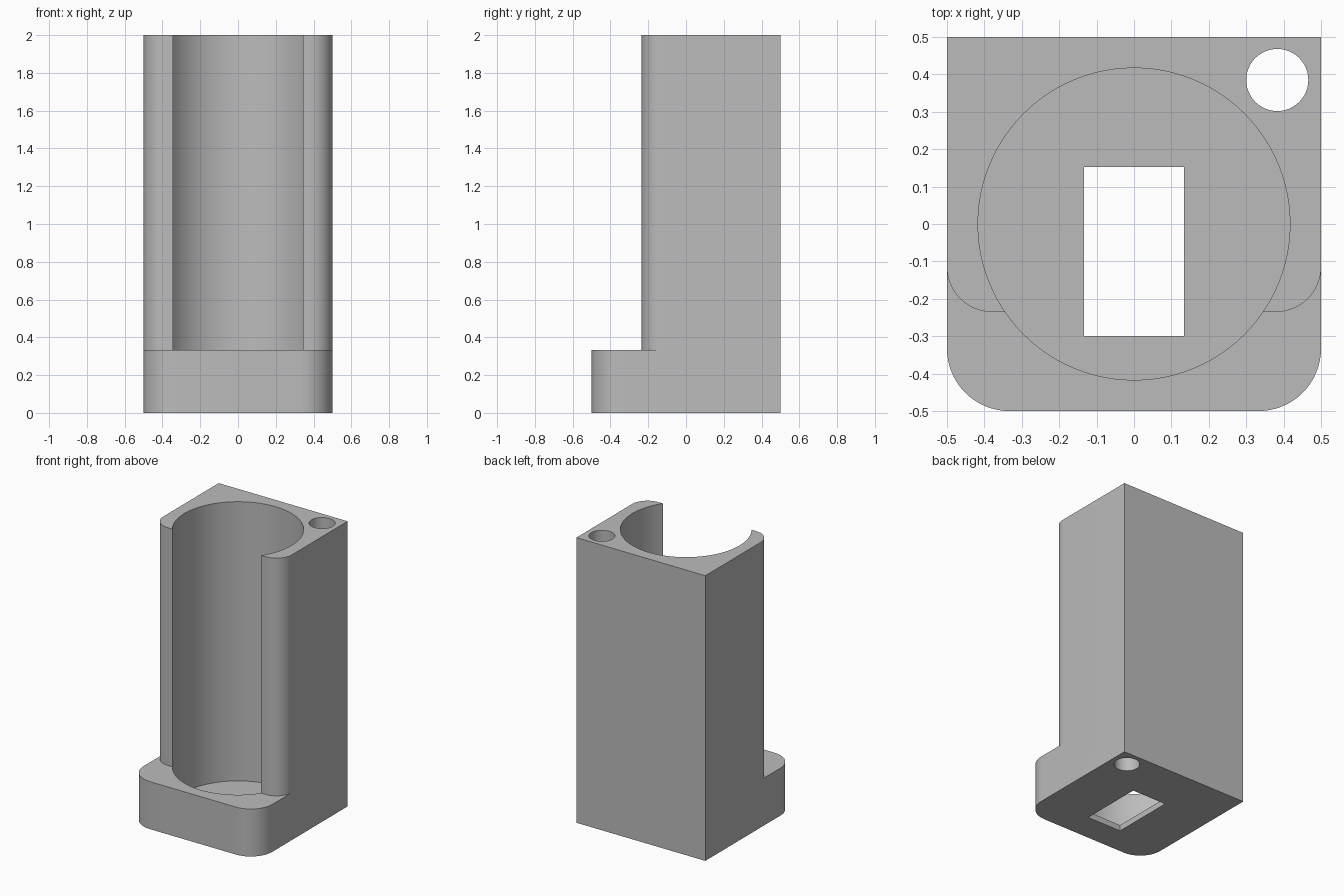
import bpy
import bmesh
import math

if "Cube" in bpy.data.objects:
    bpy.data.objects.remove(bpy.data.objects["Cube"], do_unlink=True)

HEIGHT, BASE_TOP, FLOOR, HALF = 2.0, 0.333, 0.042, 0.5

grey = bpy.data.materials.new("plain_grey")
grey.use_nodes = True
grey.diffuse_color = (0.5, 0.5, 0.5, 1)
grey.node_tree.nodes["Principled BSDF"].inputs["Base Color"].default_value = (0.5, 0.5, 0.5, 1)


def arc(cx, cy, r, start, end, steps):
    """Points along an arc, angles in degrees."""
    angles = [math.radians(start + (end - start) * i / steps) for i in range(steps + 1)]
    return [(cx + r * math.cos(a), cy + r * math.sin(a)) for a in angles]


def circle(cx, cy, r, steps):
    return arc(cx, cy, r, 0, 360, steps)[:-1]


def prism(name, outline, z0, z1):
    """Extrude a flat outline from z0 up to z1."""
    bm = bmesh.new()
    face = bm.faces.new([bm.verts.new((x, y, z0)) for x, y in outline])
    top = bmesh.ops.extrude_face_region(bm, geom=[face])["geom"]
    verts = [g for g in top if isinstance(g, bmesh.types.BMVert)]
    bmesh.ops.translate(bm, verts=verts, vec=(0, 0, z1 - z0))
    bmesh.ops.recalc_face_normals(bm, faces=bm.faces)
    mesh = bpy.data.meshes.new(name)
    bm.to_mesh(mesh)
    bm.free()
    mesh.materials.append(grey)
    obj = bpy.data.objects.new(name, mesh)
    bpy.context.collection.objects.link(obj)
    return obj


# Block with rounded front corners
r = 0.167
block = [(HALF, HALF), (-HALF, HALF)]
block += arc(-HALF + r, -HALF + r, r, 180, 270, 16)
block += arc(HALF - r, -HALF + r, r, 270, 360, 16)
holder = prism("holder_body", block, 0, HEIGHT)

# Space in front of the tower, leaving rounded tower corners
c, front = 0.12, -0.235
notch = [(-1, -1), (1, -1), (1, front + c)]
notch += arc(HALF - c, front + c, c, 0, -90, 16)
notch += arc(-HALF + c, front + c, c, 270, 180, 16)
notch += [(-1, front + c)]

# Round pocket, corner hole and floor slot
slot = [(-0.134, -0.3), (0.134, -0.3), (0.134, 0.152), (-0.134, 0.152)]
cutters = [
    prism("front_cutter", notch, BASE_TOP, HEIGHT + 1),
    prism("pocket_cutter", circle(0, 0, 0.417, 96), FLOOR, HEIGHT + 1),
    prism("corner_hole_cutter", circle(0.383, 0.385, 0.083, 48), -1, HEIGHT + 1),
    prism("floor_slot_cutter", slot, -1, 1),
]

bpy.context.view_layer.objects.active = holder
for cutter in cutters:
    cutter.hide_render = True
    mod = holder.modifiers.new(cutter.name, "BOOLEAN")
    mod.operation = "DIFFERENCE"
    mod.solver = "EXACT"
    mod.object = cutter
    bpy.ops.object.modifier_apply(modifier=mod.name)
    bpy.data.objects.remove(cutter, do_unlink=True)

# Smooth curved walls, crisp edges
bpy.ops.object.select_all(action="DESELECT")
holder.select_set(True)
bpy.ops.object.shade_smooth_by_angle(angle=math.radians(30))
